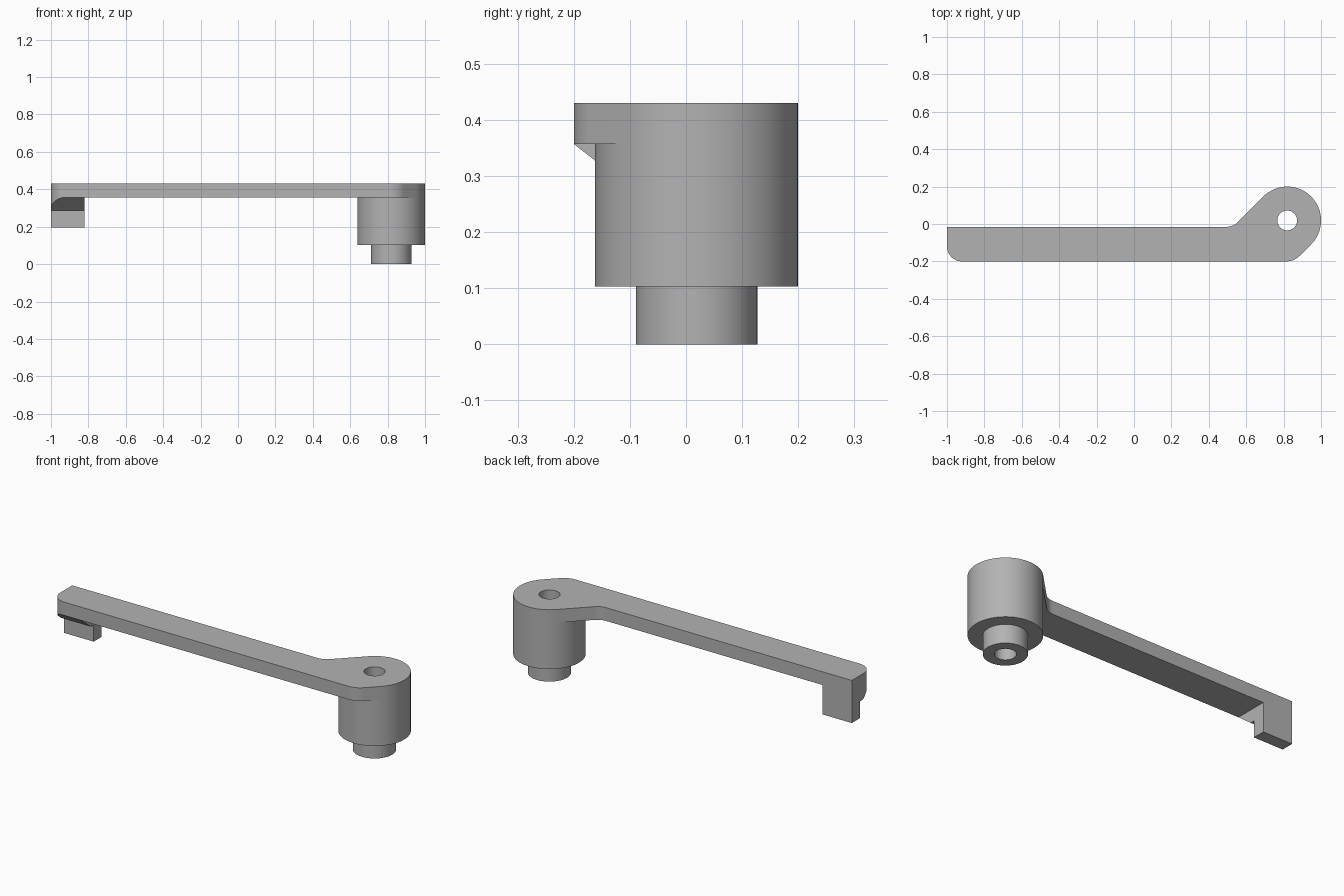
import bpy, bmesh, math
from mathutils import Vector

if "Cube" in bpy.data.objects:
    bpy.data.objects.remove(bpy.data.objects["Cube"], do_unlink=True)

HUB = Vector((0.819, 0.019))
HUB_R, PIN_R, BORE_R = 0.181, 0.108, 0.053
TOP, UNDER = 0.43, 0.357
FRONT, BACK = -0.2, -0.015

grey = bpy.data.materials.new("plain_grey")
grey.use_nodes = True
COLOUR = (0.45, 0.45, 0.45, 1)
grey.diffuse_color = COLOUR
grey.node_tree.nodes["Principled BSDF"].inputs["Base Color"].default_value = COLOUR


def activate(obj):
    bpy.ops.object.select_all(action="DESELECT")
    obj.select_set(True)
    bpy.context.view_layer.objects.active = obj


def finish(name, bm):
    bmesh.ops.recalc_face_normals(bm, faces=bm.faces)
    mesh = bpy.data.meshes.new(name)
    bm.to_mesh(mesh)
    bm.free()
    obj = bpy.data.objects.new(name, mesh)
    bpy.context.collection.objects.link(obj)
    mesh.materials.append(grey)
    return obj


def smooth(obj):
    activate(obj)
    bpy.ops.object.shade_smooth_by_angle(angle=math.radians(30))


def prism(name, points, offset):
    """Extrude a closed outline of 3D points along an offset."""
    bm = bmesh.new()
    face = bm.faces.new([bm.verts.new(p) for p in points])
    new = bmesh.ops.extrude_face_region(bm, geom=[face])["geom"]
    bmesh.ops.translate(bm, vec=offset, verts=[v for v in new if isinstance(v, bmesh.types.BMVert)])
    return finish(name, bm)


def arc(centre, radius, start, end, steps):
    angles = [math.radians(start + (end - start) * i / steps) for i in range(steps + 1)]
    return [Vector((centre[0] + radius * math.cos(a), centre[1] + radius * math.sin(a))) for a in angles]


def fillet(corner, before, after, radius, steps=10):
    """Points of an arc rounding a corner between two neighbours."""
    c = Vector(corner)
    d1, d2 = (Vector(before) - c).normalized(), (Vector(after) - c).normalized()
    half = d1.angle(d2) / 2
    centre = c + (d1 + d2).normalized() * radius / math.sin(half)
    reach = radius / math.tan(half)
    s, e = c + d1 * reach - centre, c + d2 * reach - centre
    return [centre + s.lerp(e, i / steps).normalized() * radius for i in range(steps + 1)]


def cut(obj, cutter):
    mod = obj.modifiers.new("cut", "BOOLEAN")
    mod.operation, mod.solver, mod.object = "DIFFERENCE", "EXACT", cutter
    activate(obj)
    bpy.ops.object.modifier_apply(modifier=mod.name)
    bpy.data.objects.remove(cutter, do_unlink=True)


def at_height(points, z):
    return [(p[0], p[1], z) for p in points]


# Flat arm: straight bar flowing into the round hub end by 45 degree tangents
hub_arc = arc(HUB, HUB_R, -45, 135, 48)
low, high = hub_arc[0], hub_arc[-1]
front_knee = (low.x - (low.y - FRONT), FRONT)
back_knee = (high.x - (high.y - BACK), BACK)
tip_front, tip_back = (-1, FRONT), (-1, BACK)
tip_round = fillet(tip_front, tip_back, front_knee, 0.08)
outline = (tip_round + fillet(front_knee, tip_front, low, 0.1) + hub_arc
           + fillet(back_knee, high, tip_back, 0.08) + [Vector(tip_back)])
arm = prism("arm", at_height(outline, UNDER), (0, 0, TOP - UNDER))
cut(arm, prism("bore_cutter", at_height(arc(HUB, BORE_R, 0, 352.5, 47), 0.3), (0, 0, 0.2)))
smooth(arm)

# Hub with a stepped lower pin, turned around the bore
bm = bmesh.new()
profile = [(BORE_R, UNDER), (HUB_R, UNDER), (HUB_R, 0.103), (PIN_R, 0.103), (PIN_R, 0), (BORE_R, 0)]
verts = [bm.verts.new((HUB.x + r, HUB.y, z)) for r, z in profile]
edges = [bm.edges.new((verts[i - 1], verts[i])) for i in range(len(verts))]
bmesh.ops.spin(bm, geom=verts + edges, cent=(*HUB, 0), axis=(0, 0, 1), angle=math.tau, steps=96)
bmesh.ops.remove_doubles(bm, verts=bm.verts, dist=0.0005)
smooth(finish("hub", bm))

# Hook under the far end, with a sloped front brace
side = [(BACK, UNDER), (FRONT, UNDER), (-0.11, 0.287), (-0.085, 0.287), (-0.085, 0.195), (BACK, 0.195)]
hook = prism("hook", [(-1, y, z) for y, z in side], (0.18, 0, 0))
corner = tip_round + [Vector((-0.92, -0.3)), Vector((-1.1, -0.3)), Vector((-1.1, -0.12))]
cut(hook, prism("corner_cutter", at_height(corner, 0.1), (0, 0, 0.4)))
smooth(hook)
